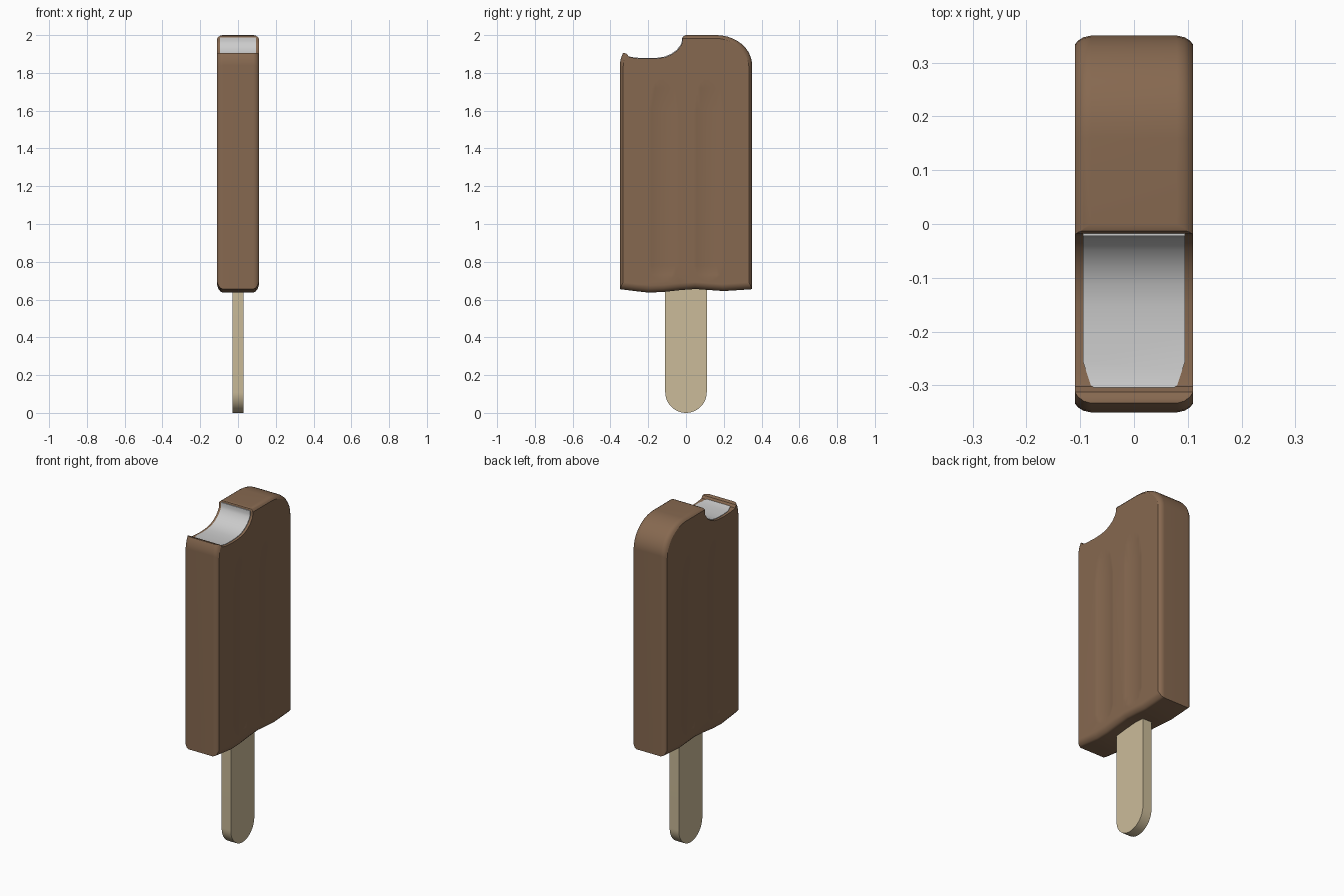
import bpy, bmesh, math

if "Cube" in bpy.data.objects:
    bpy.data.objects.remove(bpy.data.objects["Cube"])


def make_object(name, bm, color=None):
    bmesh.ops.recalc_face_normals(bm, faces=bm.faces)
    me = bpy.data.meshes.new(name)
    bm.to_mesh(me)
    bm.free()
    ob = bpy.data.objects.new(name, me)
    bpy.context.collection.objects.link(ob)
    if color:
        mat = bpy.data.materials.new(name + "_material")
        mat.diffuse_color = (*color, 1)
        mat.use_nodes = True
        mat.node_tree.nodes["Principled BSDF"].inputs["Base Color"].default_value = mat.diffuse_color
        me.materials.append(mat)
    return ob


def loft(name, rings, color=None):
    """Closed solid through rings of equal point count."""
    bm = bmesh.new()
    rows = [[bm.verts.new(p) for p in r] for r in rings]
    n = len(rows[0])
    for a, b in zip(rows, rows[1:]):
        for i in range(n):
            j = (i + 1) % n
            bm.faces.new((a[i], a[j], b[j], b[i]))
    bm.faces.new(rows[0])
    bm.faces.new(rows[-1])
    return make_object(name, bm, color)


def slab(name, profile, half, color=None):
    return loft(name, [[(x, y, z) for y, z in profile] for x in (-half, half)], color)


def cut(ob, cutter):
    m = ob.modifiers.new("cut", 'BOOLEAN')
    m.operation = 'DIFFERENCE'
    m.solver = 'EXACT'
    m.object = cutter
    bpy.context.view_layer.objects.active = ob
    bpy.ops.object.modifier_apply(modifier=m.name)


def smooth(ob, angle):
    bpy.ops.object.select_all(action='DESELECT')
    ob.select_set(True)
    bpy.context.view_layer.objects.active = ob
    bpy.ops.object.shade_smooth_by_angle(angle=math.radians(angle))


# Coating outline: wavy bottom edge, large round top corners
outline = [(-0.35, 0.655), (-0.27, 0.645), (-0.2, 0.637), (-0.12, 0.64), (-0.03, 0.65),
           (0.05, 0.656), (0.13, 0.65), (0.2, 0.645), (0.28, 0.65), (0.35, 0.655)]
arc = [(0.16 + 0.19 * math.cos(a), 1.84 + 0.16 * math.sin(a))
       for a in (math.radians(9 * i) for i in range(11))]
outline += arc + [(-y, z) for y, z in reversed(arc)]


def inset(t):
    return [(y * (1 - t / 0.35), 1.32 + (z - 1.32) * (1 - (t if z > 1 else 2.2 * t) / 0.68))
            for y, z in outline]


# Chocolate coating with softened edges
layers = [(0.08, 0), (0.094, 0.003), (0.104, 0.009), (0.11, 0.017)]
layers = [(-x, t) for x, t in reversed(layers)] + layers
coating = loft("chocolate_coating", [[(x, y, z) for y, z in inset(t)] for x, t in layers],
               (0.24, 0.14, 0.08))

# Shallow vertical grooves, two on each broad side
depths = [(0.69, 0.314), (0.73, 0.321), (0.78, 0.325), (1.6, 0.325), (1.72, 0.321), (1.8, 0.314)]
helpers = []
for sx in (-1, 1):
    for y in (-0.12, 0.12):
        rings = [[(sx * 0.425 + r * math.cos(k * math.tau / 96),
                   y + r * math.sin(k * math.tau / 96), z) for k in range(96)]
                 for z, r in depths]
        g = loft("groove_cutter", rings)
        cut(coating, g)
        helpers.append(g)

# Bite taken from the top
bite = [(-0.4, 1.905), (-0.325, 1.905), (-0.312, 1.9), (-0.302, 1.885), (-0.27, 1.878),
        (-0.2, 1.875), (-0.15, 1.877), (-0.11, 1.883), (-0.075, 1.898), (-0.045, 1.92),
        (-0.024, 1.948), (-0.019, 1.965), (-0.019, 1.985), (-0.013, 1.995), (0, 2.0),
        (0, 2.1), (-0.4, 2.1)]
bite_cutter = slab("bite_cutter", bite, 0.3)
cut(coating, bite_cutter)
smooth(coating, 30)
coating.modifiers.new("normals", 'WEIGHTED_NORMAL').keep_sharp = True

# Ice cream core, sitting just proud of the bitten coating
half = [(0.06, -0.313), (0.08, -0.3), (0.095, -0.255), (0.095, 0.1)]
plan = half + [(-x, y) for x, y in reversed(half)]
core = loft("ice_cream_core", [[(x, y, z) for x, y in plan] for z in (1.7, 1.988)])
core_cutter = slab("core_bite_cutter", [(y - 0.003, z + 0.003) for y, z in bite], 0.3)
cut(core, core_cutter)
smooth(core, 30)

for h in helpers + [bite_cutter, core_cutter]:
    bpy.data.objects.remove(h)

# Wooden stick with a round end
end = [(0.11 * math.cos(a), 0.11 + 0.11 * math.sin(a))
       for a in (math.pi + math.pi * i / 24 for i in range(25))]
stick = slab("stick", end + [(0.11, 0.9), (-0.11, 0.9)], 0.03, (0.6, 0.5, 0.32))
smooth(stick, 30)
